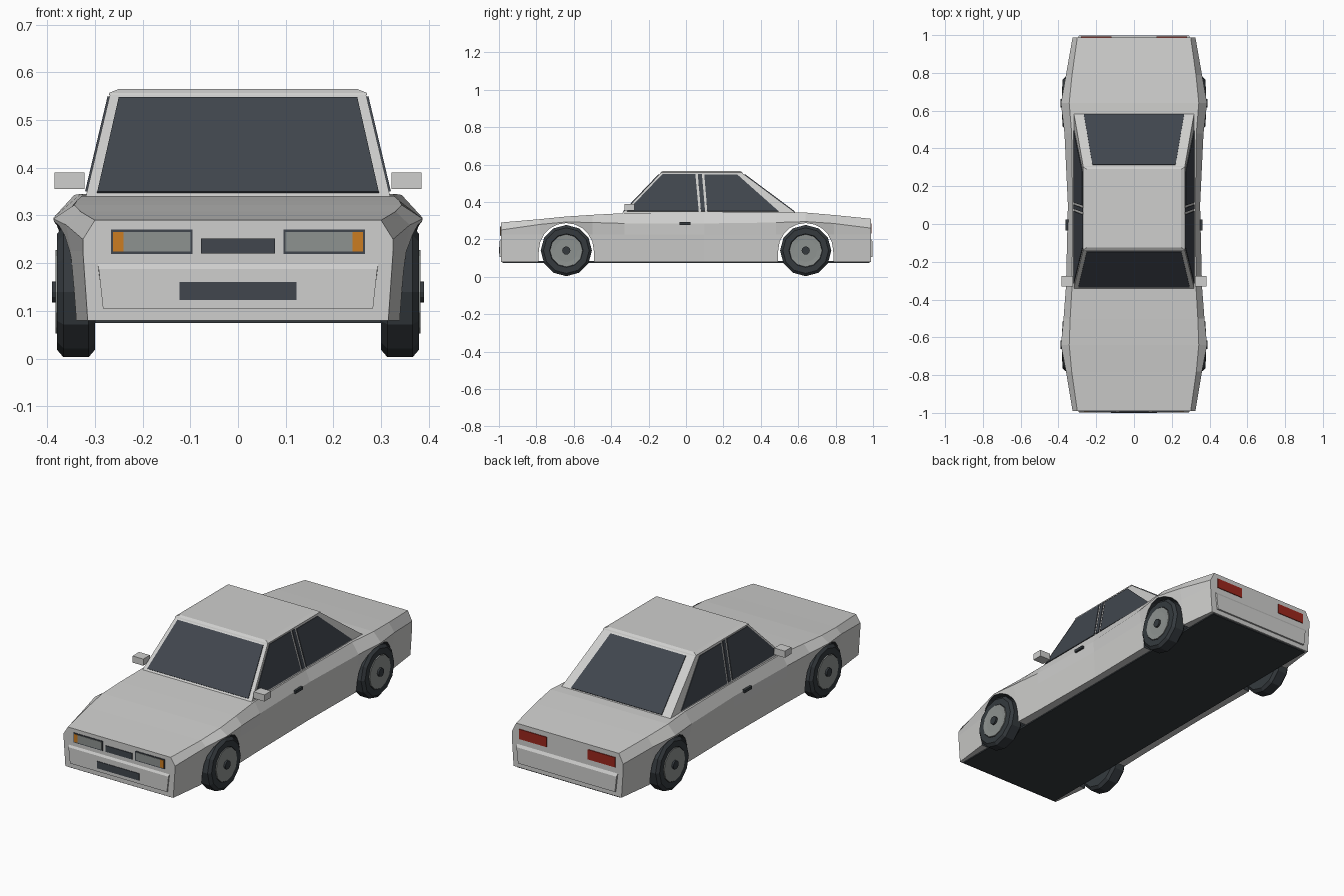
import bpy, bmesh, math
from mathutils import Vector

cube = bpy.data.objects.get("Cube")
if cube:
    bpy.data.objects.remove(cube)


def material(name, rgb):
    m = bpy.data.materials.new(name)
    m.use_nodes = True
    m.diffuse_color = (*rgb, 1)
    m.node_tree.nodes["Principled BSDF"].inputs["Base Color"].default_value = (*rgb, 1)
    return m


PAINT = material("light grey paint", (0.62, 0.62, 0.61))
GLASS = material("dark glass", (0.052, 0.061, 0.075))
RUBBER = material("dark rubber", (0.035, 0.042, 0.048))
METAL = material("grey metal", (0.27, 0.29, 0.28))
AMBER = material("amber", (0.6, 0.2, 0.015))
RED = material("red lens", (0.33, 0.02, 0.012))


def finish(name, bm, *mats):
    bmesh.ops.recalc_face_normals(bm, faces=bm.faces)
    mesh = bpy.data.meshes.new(name)
    bm.to_mesh(mesh)
    bm.free()
    for m in mats:
        mesh.materials.append(m)
    ob = bpy.data.objects.new(name, mesh)
    bpy.context.collection.objects.link(ob)
    return ob


def loft(name, rings, *mats):
    """Skin closed rings of equal length and cap both ends."""
    bm = bmesh.new()
    loops = [[bm.verts.new(p) for p in ring] for ring in rings]
    n = len(loops[0])
    for a, b in zip(loops, loops[1:]):
        for i in range(n):
            j = (i + 1) % n
            bm.faces.new((a[i], a[j], b[j], b[i]))
    bm.faces.new(loops[0])
    bm.faces.new(loops[-1])
    return finish(name, bm, *mats)


def plate(name, pts, mat, lift=0.004):
    """Thin panel lying on a surface, raised away from the car's middle."""
    pts = [Vector(p) for p in pts]
    n = (pts[1] - pts[0]).cross(pts[2] - pts[0]).normalized()
    if n.dot(sum(pts, Vector()) / len(pts) - Vector((0, 0.1, 0.3))) < 0:
        n = -n
    return loft(name, [[p - n * 0.002 for p in pts], [p + n * lift for p in pts]], mat)


def rect(x0, x1, z0, z1, y):
    return [(x0, y, z0), (x1, y, z0), (x1, y, z1), (x0, y, z1)]


def box(name, x0, x1, y0, y1, z0, z1, mat):
    return loft(name, [rect(x0, x1, z0, z1, y0), rect(x0, x1, z0, z1, y1)], mat)


# Body shell: y, sill x, crease x, shoulder x, shoulder z, top edge x, top z
sections = [
    (-0.99, 0.315, 0.325, 0.325, 0.25, 0.30, 0.29),
    (-0.78, 0.34, 0.35, 0.36, 0.28, 0.33, 0.308),
    (-0.64, 0.35, 0.37, 0.387, 0.293, 0.343, 0.322),
    (-0.50, 0.35, 0.36, 0.373, 0.29, 0.338, 0.331),
    (-0.33, 0.345, 0.358, 0.36, 0.285, 0.328, 0.34),
    (0.10, 0.34, 0.348, 0.35, 0.285, 0.325, 0.343),
    (0.48, 0.345, 0.358, 0.368, 0.29, 0.33, 0.345),
    (0.64, 0.35, 0.37, 0.387, 0.295, 0.343, 0.343),
    (0.79, 0.34, 0.35, 0.36, 0.285, 0.328, 0.33),
    (0.988, 0.315, 0.325, 0.325, 0.26, 0.30, 0.31),
]
rings = []
for y, xb, xm, xs, zs, xt, zt in sections:
    half = [(xb, 0.08), (xm, 0.225), (xs, zs), (xt, zt)]
    rings.append([(x, y, z) for x, z in half] + [(-x, y, z) for x, z in reversed(half)])
body = loft("body", rings, PAINT, RUBBER)

# Wheel arches cut through the body, dark inside
for yc in (-0.64, 0.64):
    arch = [(yc + 0.147 * math.cos(math.pi * i / 10), 0.14 + 0.147 * math.sin(math.pi * i / 10))
            for i in range(11)]
    arch = [(yc + 0.152, 0.0)] + arch + [(yc - 0.152, 0.0)]
    cutter = loft("arch_cutter", [[(x, y, z) for y, z in arch] for x in (-0.6, 0.6)], PAINT, RUBBER)
    cutter.hide_render = True
    for p in cutter.data.polygons:
        p.material_index = 1
    mod = body.modifiers.new("arch", 'BOOLEAN')
    mod.operation = 'DIFFERENCE'
    mod.solver = 'EXACT'
    mod.object = cutter
    bpy.context.view_layer.objects.active = body
    bpy.ops.object.modifier_apply(modifier=mod.name)
    bpy.data.objects.remove(cutter)

box("floor", -0.30, 0.30, -0.98, 0.98, 0.074, 0.084, RUBBER)

# Cabin and roof
Z0, Z1 = 0.335, 0.555


def cabin_ring(x, y0, y1, z):
    return [(-x, y0, z), (x, y0, z), (x, y1, z), (-x, y1, z)]


loft("cabin", [cabin_ring(0.32, -0.345, 0.595, Z0), cabin_ring(0.268, -0.135, 0.30, Z1)], PAINT)
loft("roof", [cabin_ring(0.27, -0.14, 0.305, Z1 - 0.003), cabin_ring(0.27, -0.137, 0.302, Z1 + 0.002),
              cabin_ring(0.25, -0.125, 0.29, 0.565)], PAINT)


def slope(a, b, z):
    return a + (b - a) * (z - Z0) / (Z1 - Z0)


def end_glass(name, low, high, y0, y1):
    pts = [(-low, 0.347), (low, 0.347), (high, 0.545), (-high, 0.545)]
    plate(name, [(x, slope(y0, y1, z), z) for x, z in pts], GLASS)


end_glass("windscreen", 0.295, 0.25, -0.345, -0.135)
end_glass("rear_window", 0.265, 0.22, 0.595, 0.30)

side_windows = {
    "front_window": [(-0.315, 0.35), (0.068, 0.35), (0.05, 0.549), (-0.125, 0.549)],
    "pillar_trim": [(0.08, 0.35), (0.102, 0.35), (0.085, 0.549), (0.063, 0.549)],
    "rear_side_window": [(0.114, 0.35), (0.495, 0.35), (0.275, 0.545), (0.098, 0.545)],
}


def lathe(name, s, yc, profile, mat):
    """Twelve-sided turned part around a wheel axle."""
    loft(name, [[(s * x, yc + r * math.sin(k * math.pi / 6), 0.14 + r * math.cos(k * math.pi / 6))
                 for k in range(12)] for r, x in profile], mat)


for s, side in ((1, "left"), (-1, "right")):
    for name, pts in side_windows.items():
        plate(f"{side}_{name}", [(s * slope(0.32, 0.268, z), y, z) for y, z in pts], GLASS)

    # Mirrors and door handles
    box(f"{side}_mirror", s * 0.322, s * 0.385, -0.33, -0.275, 0.355, 0.39, PAINT)
    box(f"{side}_door_handle", s * 0.345, s * 0.362, -0.035, 0.025, 0.277, 0.292, RUBBER)

    # Headlights, indicators and tail lights
    plate(f"{side}_headlight_frame", rect(s * 0.095, s * 0.266, 0.219, 0.27, -0.99), GLASS, 0.003)
    plate(f"{side}_headlight", rect(s * 0.1, s * 0.24, 0.224, 0.265, -0.99), METAL, 0.005)
    plate(f"{side}_indicator", rect(s * 0.24, s * 0.262, 0.224, 0.265, -0.99), AMBER, 0.005)
    plate(f"{side}_tail_light", rect(s * 0.12, s * 0.28, 0.232, 0.284, 0.988), RED)

    # Wheels
    for yc, end in ((-0.64, "front"), (0.64, "rear")):
        tag = f"{side}_{end}"
        lathe(f"{tag}_tyre", s, yc, [(0.08, 0.30), (0.122, 0.30), (0.137, 0.313), (0.137, 0.366),
                                     (0.122, 0.379), (0.09, 0.379), (0.085, 0.37)], RUBBER)
        lathe(f"{tag}_rim", s, yc, [(0.087, 0.36), (0.087, 0.382), (0.062, 0.38)], METAL)
        lathe(f"{tag}_hub", s, yc, [(0.022, 0.37), (0.022, 0.39)], RUBBER)

# Bumpers with a chamfered top edge
for s, name in ((-1, "front_bumper"), (1, "rear_bumper")):
    prof = [(0.98, 0.105, 0.283), (0.997, 0.105, 0.283), (0.997, 0.188, 0.292), (0.985, 0.206, 0.295)]
    loft(name, [[(k * x, s * y, z) for y, z, x in prof] for k in (-1, 1)], PAINT)

# Grille and lower intake
plate("grille", rect(-0.078, 0.078, 0.22, 0.252, -0.99), GLASS)
plate("lower_intake", rect(-0.123, 0.123, 0.123, 0.16, -0.997), GLASS, 0.003)
